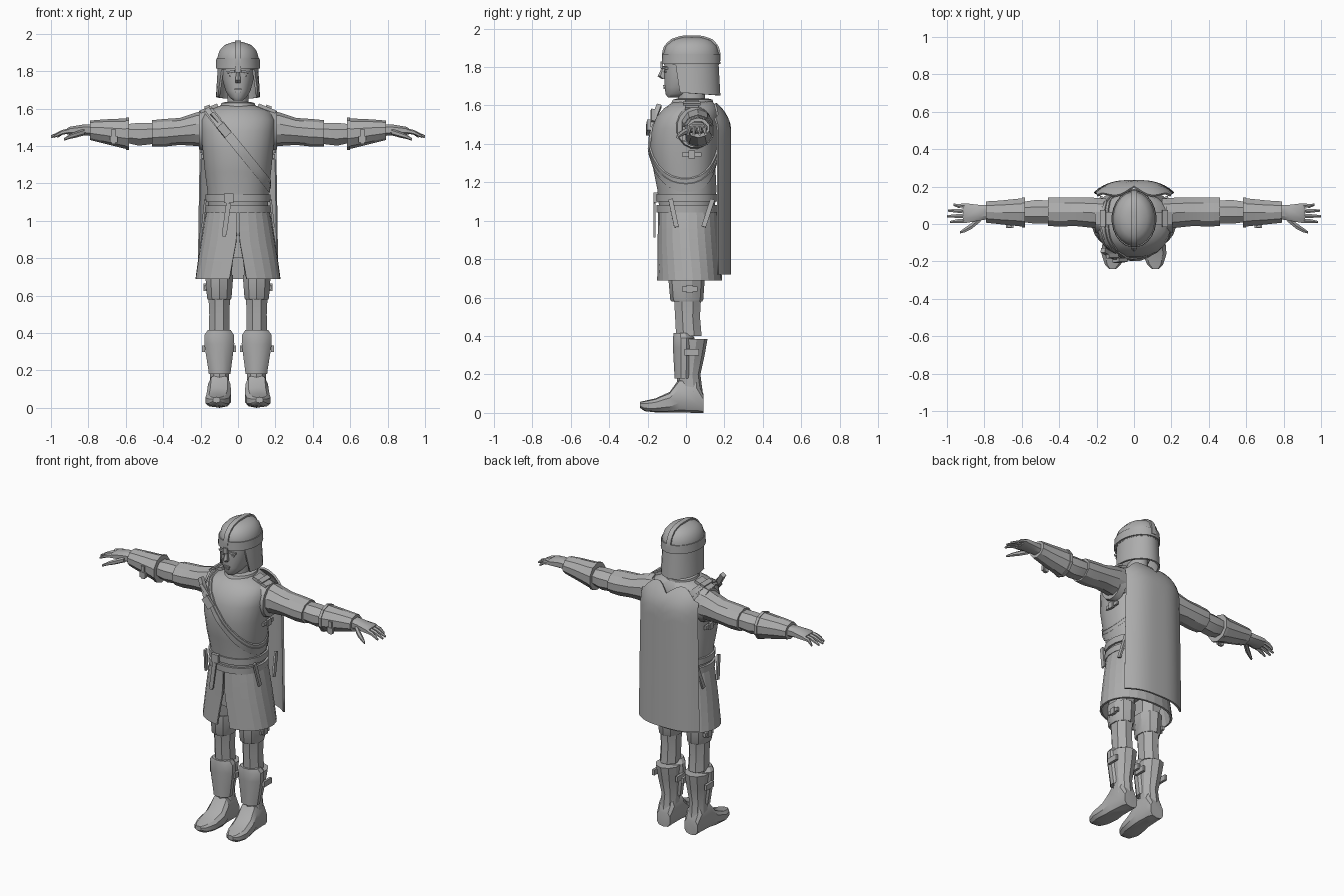
import bpy, bmesh, math
from mathutils import Vector, Matrix, Euler
from mathutils.bvhtree import BVHTree

default_cube = bpy.data.objects.get("Cube")
if default_cube:
    bpy.data.objects.remove(default_cube, do_unlink=True)

GREY = (0.42, 0.42, 0.42, 1)
material = bpy.data.materials.new("plain grey")
material.use_nodes = True
material.diffuse_color = GREY
material.node_tree.nodes["Principled BSDF"].inputs["Base Color"].default_value = GREY


def finish(name, bm, mirrored=False, angle=30, thickness=0):
    """Turn a bmesh into an object with smooth faces and sharp edges."""
    bmesh.ops.recalc_face_normals(bm, faces=bm.faces)
    for face in bm.faces:
        face.smooth = True
    for edge in bm.edges:
        edge.smooth = edge.calc_face_angle(math.pi) < math.radians(angle)
    mesh = bpy.data.meshes.new(name)
    bm.to_mesh(mesh)
    bm.free()
    mesh.materials.append(material)
    obj = bpy.data.objects.new(name, mesh)
    bpy.context.scene.collection.objects.link(obj)
    if thickness:
        solid = obj.modifiers.new("thickness", "SOLIDIFY")
        solid.thickness = thickness
        solid.offset = -1
    if mirrored:
        obj.modifiers.new("mirror", "MIRROR").use_mirror_merge = False
    return obj


def skin(name, rows, loop=True, ring=False, caps=True, **options):
    """Join rows of points with quads, optionally closed around and at the ends."""
    bm = bmesh.new()
    grid = [[bm.verts.new(point) for point in row] for row in rows]
    pairs = list(zip(grid, grid[1:]))
    if ring:
        pairs.append((grid[-1], grid[0]))
    for low, high in pairs:
        count = len(low)
        for i in range(count if loop else count - 1):
            j = (i + 1) % count
            bm.faces.new((low[i], low[j], high[j], high[i]))
    if caps and loop and not ring:
        bm.faces.new(grid[0])
        bm.faces.new(grid[-1])
    return finish(name, bm, **options)


def oval(along, u, v, ru, rv, axis="z", sides=16, power=2.0, start=0, end=math.tau, closed=True):
    """Superellipse cross-section across the chosen axis."""
    points = []
    for i in range(sides):
        a = start + (end - start) * (i + (0.5 if closed else 0)) / (sides if closed else sides - 1)
        c, s = math.cos(a), math.sin(a)
        du = u + ru * math.copysign(abs(c) ** (2 / power), c)
        dv = v + rv * math.copysign(abs(s) ** (2 / power), s)
        points.append({"z": (du, dv, along), "x": (along, du, dv), "y": (du, along, dv)}[axis])
    return points


def loft(name, sections, axis="z", sides=16, power=2.0, **options):
    rows = [oval(*section, axis=axis, sides=sides, power=power) for section in sections]
    return skin(name, rows, **options)


def body(name, levels, **options):
    """Loft upright from (height, half width, front, back)."""
    return loft(name, [(z, 0, (f + b) / 2, w, (b - f) / 2) for z, w, f, b in levels], **options)


def box(name, centre, size, turn=(0, 0, 0), mirrored=False):
    bm = bmesh.new()
    rotation = Euler([math.radians(t) for t in turn]).to_matrix().to_4x4()
    matrix = Matrix.Translation(centre) @ rotation @ Matrix.Diagonal((*size, 1))
    bmesh.ops.create_cube(bm, size=1, matrix=matrix)
    return finish(name, bm, mirrored)


def wrap(name, target, centre, e1, e2, width, lift, turn=math.tau, steps=40):
    """Lay a flat strap over the surface of another part."""
    mesh = target.data
    tree = BVHTree.FromPolygons([v.co for v in mesh.vertices], [p.vertices for p in mesh.polygons])
    e1, e2, centre = Vector(e1).normalized(), Vector(e2).normalized(), Vector(centre)
    side = e1.cross(e2) * width / 2
    full = turn == math.tau
    rows = []
    for i in range(steps):
        a = turn * i / (steps if full else steps - 1)
        out = e1 * math.cos(a) + e2 * math.sin(a)
        left, right = [tree.ray_cast(centre + shift + out, -out)[0] for shift in (side, -side)]
        if left and right:
            rows.append((left - out * lift, left + out * lift, right + out * lift, right - out * lift))
    return skin(name, rows, ring=full, angle=40)


# Torso, neck and collar
torso = body("tunic_torso", [
    (1.06, .16, -.14, .15), (1.16, .165, -.15, .16), (1.26, .178, -.17, .155),
    (1.38, .19, -.188, .165), (1.48, .2, -.178, .17), (1.54, .2, -.155, .17),
    (1.585, .175, -.115, .165), (1.62, .085, -.065, .14)], sides=24, power=2.2, angle=50)
body("neck", [(1.58, .06, -.04, .1), (1.74, .055, -.05, .1)])
body("collar", [(1.595, .1, -.085, .145), (1.63, .09, -.07, .14), (1.635, .07, -.05, .12)], sides=20)

# Head with facial features
body("head", [
    (1.642, .025, -.095, -.03), (1.66, .045, -.108, .03), (1.695, .068, -.112, .09),
    (1.75, .083, -.114, .13), (1.8, .09, -.115, .15), (1.87, .09, -.11, .15)], power=2.3, angle=50)
loft("nose", [(1.805, 0, -.112, .008, .01), (1.752, 0, -.118, .017, .03),
              (1.738, 0, -.112, .014, .015)], sides=6)
box("upper_lip", (0, -.111, 1.703), (.04, .016, .008))
box("lower_lip", (0, -.109, 1.691), (.032, .016, .009))
box("eye", (.034, -.108, 1.776), (.026, .008, .009), (0, 0, 15), True)
box("eyebrow", (.036, -.107, 1.797), (.044, .02, .012), (0, 8, 18), True)

# Helmet dome, brow band, crest and neck guard
dome = body("helmet_dome", [
    (1.81, .11, -.115, .172), (1.87, .112, -.118, .172), (1.91, .1, -.105, .16),
    (1.94, .072, -.07, .13), (1.955, .03, -.02, .08)], sides=24, angle=50)
body("helmet_band", [(1.815, .12, -.126, .18), (1.868, .117, -.124, .178)], sides=24)
wrap("helmet_crest", dome, (0, .03, 1.83), (0, -1, 0), (0, 0, 1), .03, .01, math.pi, 20)
box("nose_guard", (0, -.126, 1.81), (.03, .012, .035))
guard = []
for t in range(4):
    f = t / 3
    opening = math.radians(38 - 14 * f)
    row = oval(1.83 - .165 * f, 0, .03, .108 + .01 * f, .14 + .01 * f,
               sides=18, start=-opening, end=math.pi + opening, closed=False)
    guard.append([(x, y, z - .012 * f * max(0, y) / .17) for x, y, z in row])
skin("helmet_neck_guard", guard, loop=False, thickness=.012)

# Skirt with a front slit
skirt = []
for t in range(7):
    f = t / 6
    z, width = 1.08 - .39 * f, .162 + .066 * f ** .8
    slit = .004 + .035 * max(0, (.91 - z) / .22)
    gap = math.asin(slit / width)
    skirt.append(oval(z, 0, .008 + .01 * f, width, .152 + .018 * f, sides=25, power=2.2,
                      start=gap - math.pi / 2, end=math.pi * 1.5 - gap, closed=False))
skin("skirt", skirt, loop=False, thickness=.012, angle=8)
body("hips", [(.8, .15, -.11, .13), (1.08, .15, -.12, .14)])

# Belts with hanging tongues
for name, z in (("upper_belt", 1.12), ("lower_belt", 1.063)):
    body(name, [(z - .02, .174, -.154, .168), (z + .02, .175, -.156, .168)], sides=24, power=2.2)
box("belt_buckle", (-.05, -.158, 1.12), (.05, .02, .052))
box("belt_tongue", (-.062, -.164, 1.01), (.026, .01, .17), (0, 8, 0))
box("belt_tongue_tip", (-.073, -.164, .93), (.016, .01, .03), (0, 8, 0))
box("front_hip_tongue", (.182, -.065, 1.04), (.012, .024, .15), (12, -6, 0), True)
box("back_hip_tongue", (.182, .115, 1.04), (.012, .024, .15), (-18, -6, 0), True)

# Shoulder strap across the chest, with its sheath and buckles
centre, across = (0, 0, 1.395), (.35, 0, -.43)
wrap("chest_strap", torso, centre, (0, -1, 0), across, .05, .009)
wrap("chest_strap_ridge", torso, centre, (0, -1, 0), across, .018, .013)
box("strap_sheath", (-.125, -.163, 1.54), (.028, .025, .15), (-18, -35, 0))
box("strap_buckle", (-.075, -.195, 1.485), (.07, .02, .045), (-8, 50, 0))
box("strap_loop", (-.115, -.172, 1.545), (.08, .022, .02), (-18, 50, 0))
box("shoulder_plate", (.155, .03, 1.6), (.1, .07, .018), (0, 22, 0), True)
box("shoulder_clasp", (.165, .03, 1.61), (.03, .09, .012), (0, 22, 0), True)
box("side_strap", (.19, .03, 1.345), (.014, .1, .022), mirrored=True)
box("side_buckle", (.197, .03, 1.345), (.016, .035, .04), mirrored=True)
loft("armhole_trim", [(.17, .04, 1.485, .1, .115), (.208, .045, 1.485, .092, .105)],
     "x", mirrored=True)

# Cape draped from the shoulders
cape = []
for t in range(13):
    f = t / 12
    row = []
    for i in range(-8, 9):
        s = i / 8
        top = 1.565 + .05 * math.sin(math.pi * min(1, abs(s) * 1.1)) - .03 * abs(s) ** 4
        z = top + (.72 - top) * f ** 1.4
        pull = max(0, (z - 1.47) / .15) ** 2
        y = .17 + .065 * (1 - abs(s) ** 3) - pull * .08
        row.append((s * (.2 + .015 * f), y, z))
    cape.append(row)
skin("cape", cape, loop=False, thickness=.012, angle=50)

# Sleeves, forearms and flared bracers
loft("sleeve", [(.15, .055, 1.49, .085, .1), (.22, .06, 1.49, .085, .09),
                (.31, .065, 1.478, .08, .072), (.4, .065, 1.47, .082, .074),
                (.46, .065, 1.468, .08, .07)], "x", 10, mirrored=True)
loft("forearm", [(.44, .065, 1.468, .066, .06), (.53, .065, 1.463, .068, .066),
                 (.62, .064, 1.468, .055, .05)], "x", 8, mirrored=True)
loft("bracer", [(.588, .062, 1.466, .08, .083), (.61, .062, 1.467, .078, .08),
                (.72, .062, 1.478, .066, .064), (.79, .064, 1.484, .06, .052)],
     "x", 10, mirrored=True)
loft("bracer_rim", [(.583, .062, 1.466, .085, .087), (.6, .062, 1.466, .084, .086)],
     "x", 10, mirrored=True)
box("bracer_strap", (.665, -.008, 1.45), (.022, .02, .08), mirrored=True)
box("bracer_buckle", (.665, -.012, 1.435), (.04, .018, .035), mirrored=True)

# Hands: palm, four fingers and thumb
loft("palm", [(.77, .065, 1.485, .04, .034), (.83, .06, 1.486, .045, .03),
              (.9, .058, 1.482, .056, .022), (.915, .058, 1.478, .052, .016)],
     "x", 8, 2.6, mirrored=True)
for i, (finger, tip) in enumerate(zip(("index", "middle", "ring", "little"), (.985, 1, .995, .965))):
    y = .018 + .027 * i
    loft(finger + "_finger", [(.895, y, 1.482, .013, .014), (.94, y - .002, 1.473, .012, .013),
                              (tip, y + .004 * (i - 2), 1.45, .007, .007)], "x", 6, mirrored=True)
loft("thumb", [(.82, .03, 1.475, .02, .018), (.87, -.012, 1.46, .018, .016),
               (.9, -.03, 1.45, .015, .012), (.93, -.045, 1.435, .007, .007)],
     "x", 6, mirrored=True)

# Legs, knee bands and greaves
loft("leg", [(.95, .09, .01, .075, .1), (.7, .1, .003, .072, .088), (.58, .1, .008, .062, .075),
             (.5, .1, .008, .058, .07), (.4, .1, .015, .06, .072)], sides=8, mirrored=True)
loft("knee_band", [(.71, .1, .003, .077, .094), (.69, .1, .003, .077, .094),
                   (.59, .1, .004, .069, .086), (.58, .1, .004, .066, .08)], sides=10, mirrored=True)
box("knee_strap", (.172, .02, .645), (.016, .08, .024), mirrored=True)
box("knee_buckle", (.176, .02, .645), (.018, .035, .04), mirrored=True)
loft("boot_shaft", [(.1, .1, .02, .057, .068), (.2, .098, .015, .052, .06),
                    (.3, .1, .022, .066, .075), (.385, .102, .03, .074, .082)],
     sides=10, mirrored=True)
loft("greave", [(.18, .098, -.012, .06, .05), (.2, .098, -.012, .062, .05),
                (.34, .1, -.012, .083, .058), (.39, .101, -.012, .082, .058),
                (.415, .1, -.018, .064, .048)], sides=12, mirrored=True)
for x in (.185, .02):
    box("greave_buckle", (x, .03, .315), (.016, .075, .035), mirrored=True)

# Pointed boots
loft("boot_foot", [(.09, .098, .05, .048, .05), (.055, .098, .09, .056, .09),
                   (-.035, .1, .09, .062, .088), (-.085, .102, .055, .068, .054),
                   (-.16, .11, .039, .066, .036), (-.215, .113, .036, .045, .027),
                   (-.24, .115, .042, .02, .015)],
     "y", 10, 2.8, mirrored=True)
